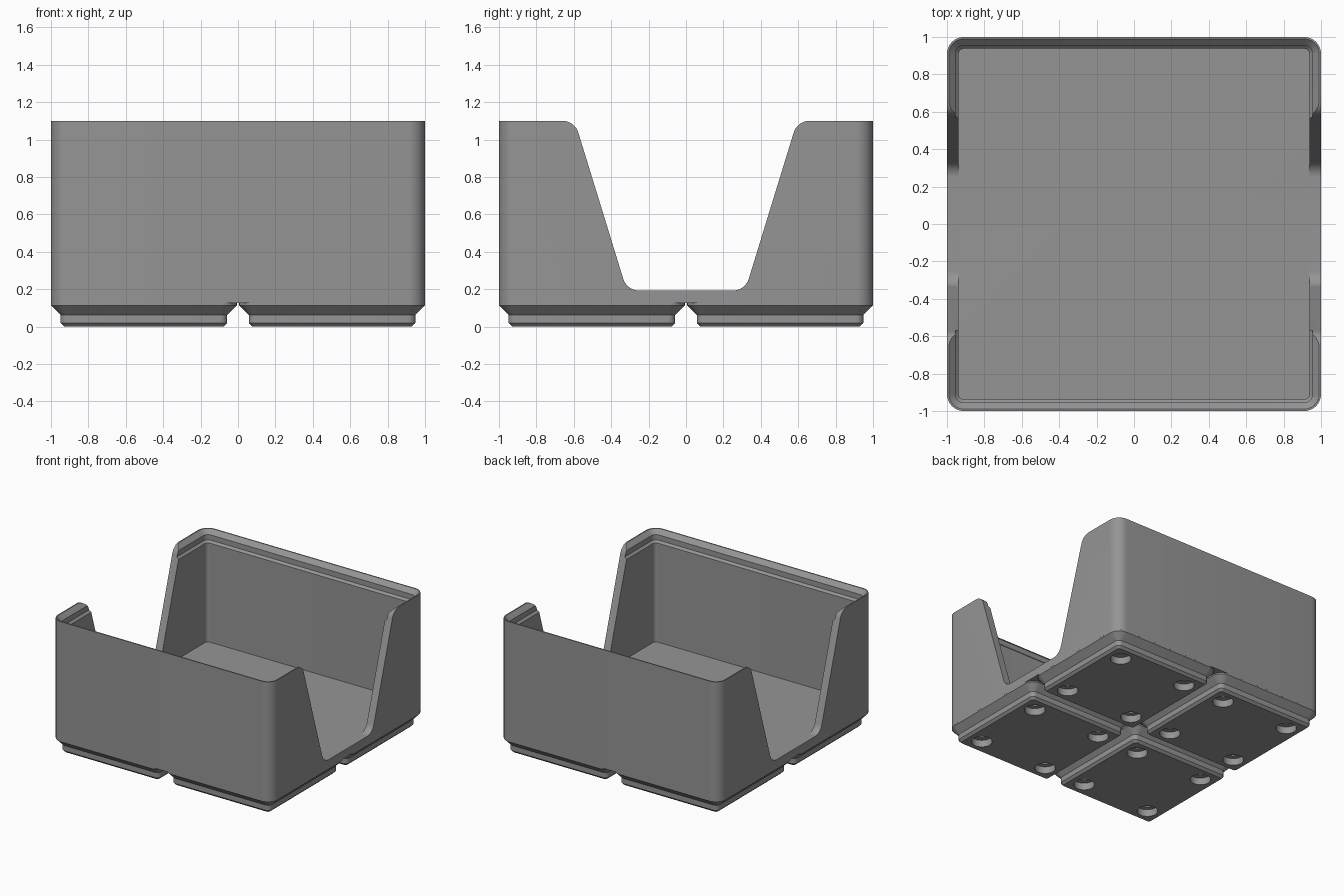
import bpy, bmesh, math
from mathutils import Vector

if "Cube" in bpy.data.objects:
    bpy.data.objects.remove(bpy.data.objects["Cube"])

CORNER = 0.09      # outer corner radius
FLOOR = 0.192      # inside floor height
TOP = 1.10

grey = bpy.data.materials.new("mid grey")
grey.diffuse_color = (0.30, 0.30, 0.30, 1)
grey.use_nodes = True
grey.node_tree.nodes["Principled BSDF"].inputs["Base Color"].default_value = grey.diffuse_color


def rounded_loop(cx, cy, half, r, z, seg=8):
    """Rounded square outline; a circle when r equals half."""
    pts = []
    for q in range(4):
        mid = math.radians(45 + 90 * q)
        sx, sy = math.copysign(1, math.cos(mid)), math.copysign(1, math.sin(mid))
        for i in range(seg + 1):
            a = math.radians(90 * (q + i / seg))
            pts.append((cx + sx * (half - r) + r * math.cos(a),
                        cy + sy * (half - r) + r * math.sin(a), z))
    return pts


def loft(bm, loops):
    """Closed solid through a list of outlines."""
    rings = [[bm.verts.new(p) for p in loop] for loop in loops]
    n = len(rings[0])
    for a, b in zip(rings, rings[1:]):
        for i in range(n):
            j = (i + 1) % n
            bm.faces.new((a[i], a[j], b[j], b[i]))
    bm.faces.new(rings[0][::-1])
    bm.faces.new(rings[-1])


def finish(bm, name):
    bmesh.ops.remove_doubles(bm, verts=bm.verts, dist=1e-5)
    bmesh.ops.recalc_face_normals(bm, faces=bm.faces)
    mesh = bpy.data.meshes.new(name)
    bm.to_mesh(mesh)
    bm.free()
    ob = bpy.data.objects.new(name, mesh)
    bpy.context.collection.objects.link(ob)
    mesh.materials.append(grey)
    return ob


def combine(target, tool, operation):
    mod = target.modifiers.new(operation, 'BOOLEAN')
    mod.operation, mod.object, mod.solver = operation, tool, 'EXACT'
    bpy.context.view_layer.objects.active = target
    bpy.ops.object.modifier_apply(modifier=mod.name)
    bpy.data.objects.remove(tool)


def fillet(prev, p, nxt, r, steps=8):
    """Points of an arc that rounds corner p."""
    p = Vector(p)
    u, v = (Vector(prev) - p).normalized(), (Vector(nxt) - p).normalized()
    half = u.angle(v) / 2
    centre = p + (u + v).normalized() * (r / math.sin(half))
    a, b = p + u * (r / math.tan(half)) - centre, p + v * (r / math.tan(half)) - centre
    return [centre + (a.lerp(b, i / steps)).normalized() * r for i in range(steps + 1)]


# Tray: outer wall, stepped stacking lip, inner wall and floor
bm = bmesh.new()
profile = [(0, 0.125), (0, TOP), (0.01, TOP), (0.0455, 1.065),
           (0.0455, 1.022), (0.0625, 1.005), (0.0625, FLOOR)]
loft(bm, [rounded_loop(0, 0, 1 - d, CORNER - d, z) for d, z in profile])
tray = finish(bm, "tray")

# Side openings: tapered cut with rounded corners through both side walls
t1, t0 = (0.595, TOP), (0.316, FLOOR)
half = [(0.9, 1.3), (0.9, TOP)]
half += fillet((0.9, TOP), t1, t0, 0.088) + fillet(t1, t0, (0, FLOOR), 0.09)
outline = [tuple(p) for p in half] + [(-p[0], p[1]) for p in reversed(half)]
bm = bmesh.new()
loft(bm, [[(x, y, z) for y, z in outline] for x in (-1.2, 1.2)])
combine(tray, finish(bm, "opening_cutter"), 'DIFFERENCE')

# Four feet with stepped chamfers
centres = [(x, y) for x in (-0.503, 0.503) for y in (-0.503, 0.503)]
bm = bmesh.new()
for cx, cy in centres:
    steps = [(0.0707, 0), (0.0515, 0.019), (0.0515, 0.062), (0, 0.114),
             (0, 0.125), (0.01, 0.15)]
    loft(bm, [rounded_loop(cx, cy, 0.4968 - d, CORNER - d, z) for d, z in steps])
combine(tray, finish(bm, "feet"), 'UNION')

# Stepped round sockets in the underside
bm = bmesh.new()
for cx, cy in centres:
    for sx in (-0.311, 0.311):
        for sy in (-0.311, 0.311):
            rings = [(0.078, -0.05), (0.078, 0.0575), (0.036, 0.0575), (0.036, 0.144)]
            loft(bm, [rounded_loop(cx + sx, cy + sy, r, r, z) for r, z in rings])
combine(tray, finish(bm, "socket_cutter"), 'DIFFERENCE')

# Smooth rounded corners, crisp edges
bpy.ops.object.select_all(action='DESELECT')
tray.select_set(True)
bpy.context.view_layer.objects.active = tray
bpy.ops.object.shade_smooth_by_angle(angle=math.radians(30))
